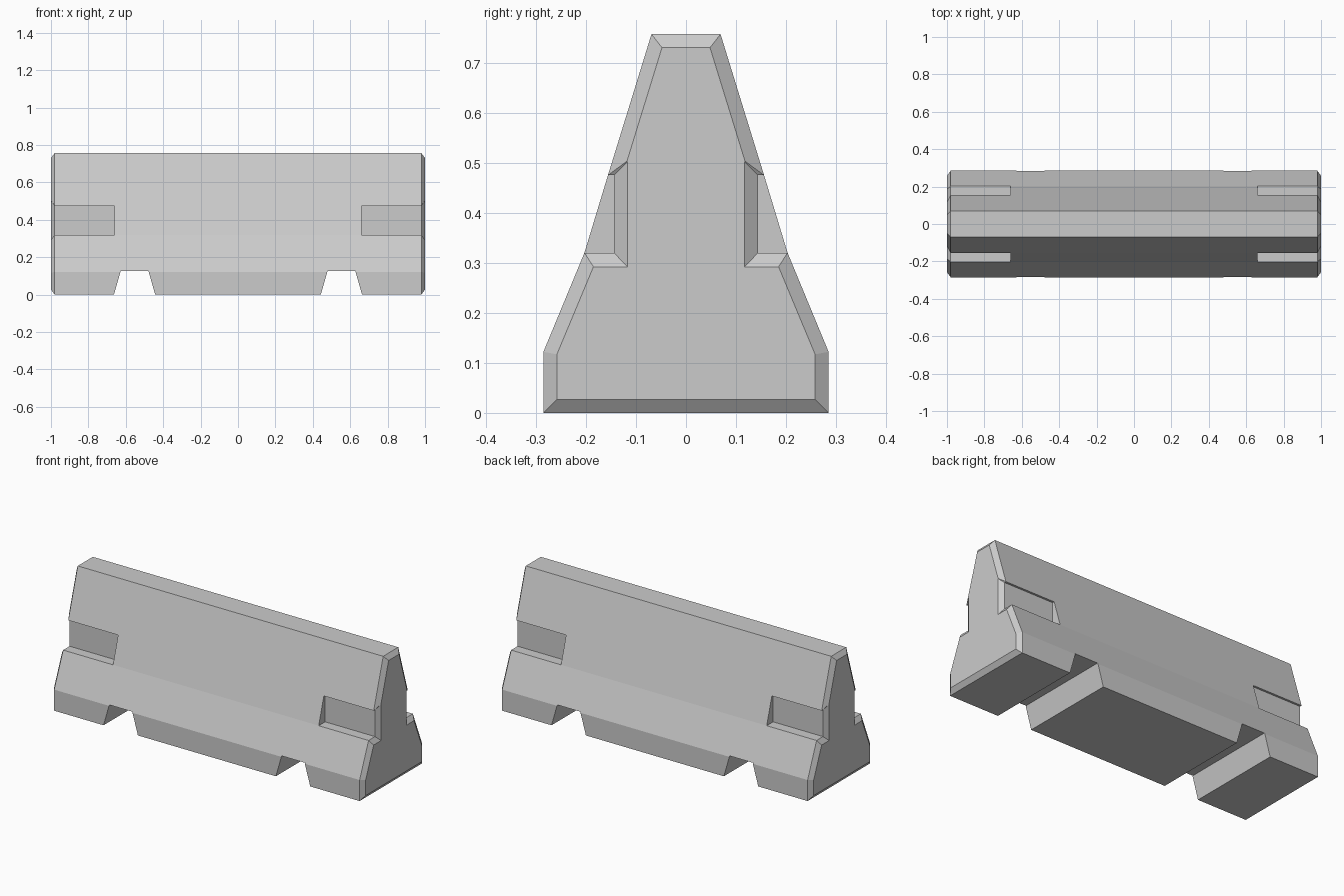
import bpy, bmesh

if "Cube" in bpy.data.objects:
    bpy.data.objects.remove(bpy.data.objects["Cube"])

# Half cross-sections (y, z) from the foot up to the top, equal point counts
END = [(.258, .027), (.258, .117), (.185, .292), (.117, .292),
       (.117, .502), (.118, .503), (.048, .73)]
NOTCHED = [(.285, 0), (.285, .122), (.203, .32), (.144, .32),
           (.144, .475), (.156, .475), (.069, .757)]
PLAIN = [(.285, 0), (.285, .122), (.203, .32), (.203, .32),
         (.156, .475), (.156, .475), (.069, .757)]


def loft(name, stations):
    """Skin closed loops of 3D points and cap both ends."""
    bm = bmesh.new()
    rings = [[bm.verts.new(p) for p in ring] for ring in stations]
    n = len(rings[0])
    for a, b in zip(rings, rings[1:]):
        for i in range(n):
            j = (i + 1) % n
            bm.faces.new((a[i], a[j], b[j], b[i]))
    bm.faces.new(rings[0][::-1])
    bm.faces.new(rings[-1])
    bmesh.ops.remove_doubles(bm, verts=bm.verts, dist=1e-5)
    bmesh.ops.recalc_face_normals(bm, faces=bm.faces)
    mesh = bpy.data.meshes.new(name)
    bm.to_mesh(mesh)
    bm.free()
    obj = bpy.data.objects.new(name, mesh)
    bpy.context.collection.objects.link(obj)
    return obj


def section(x, half):
    """Mirror a half cross-section across y = 0 at position x."""
    return [(x, y, z) for y, z in half] + [(x, -y, z) for y, z in reversed(half)]


# Barrier body: chamfered ends, side notches near each end
body = loft("barrier_body", [
    section(-1, END), section(-.98, NOTCHED), section(-.66, NOTCHED),
    section(-.66, PLAIN), section(.66, PLAIN),
    section(.66, NOTCHED), section(.98, NOTCHED), section(1, END)])

# Tapered forklift slots through the base
for side in (-1, 1):
    c = side * .553
    outline = [(c - .126, -.055), (c + .126, -.055), (c + .074, .127), (c - .074, .127)]
    cutter = loft("slot_cutter", [[(x, y, z) for x, z in outline] for y in (-.5, .5)])
    cutter.hide_render = True
    mod = body.modifiers.new("slot", 'BOOLEAN')
    mod.operation = 'DIFFERENCE'
    mod.solver = 'EXACT'
    mod.object = cutter
    bpy.context.view_layer.objects.active = body
    bpy.ops.object.modifier_apply(modifier=mod.name)
    bpy.data.objects.remove(cutter)
